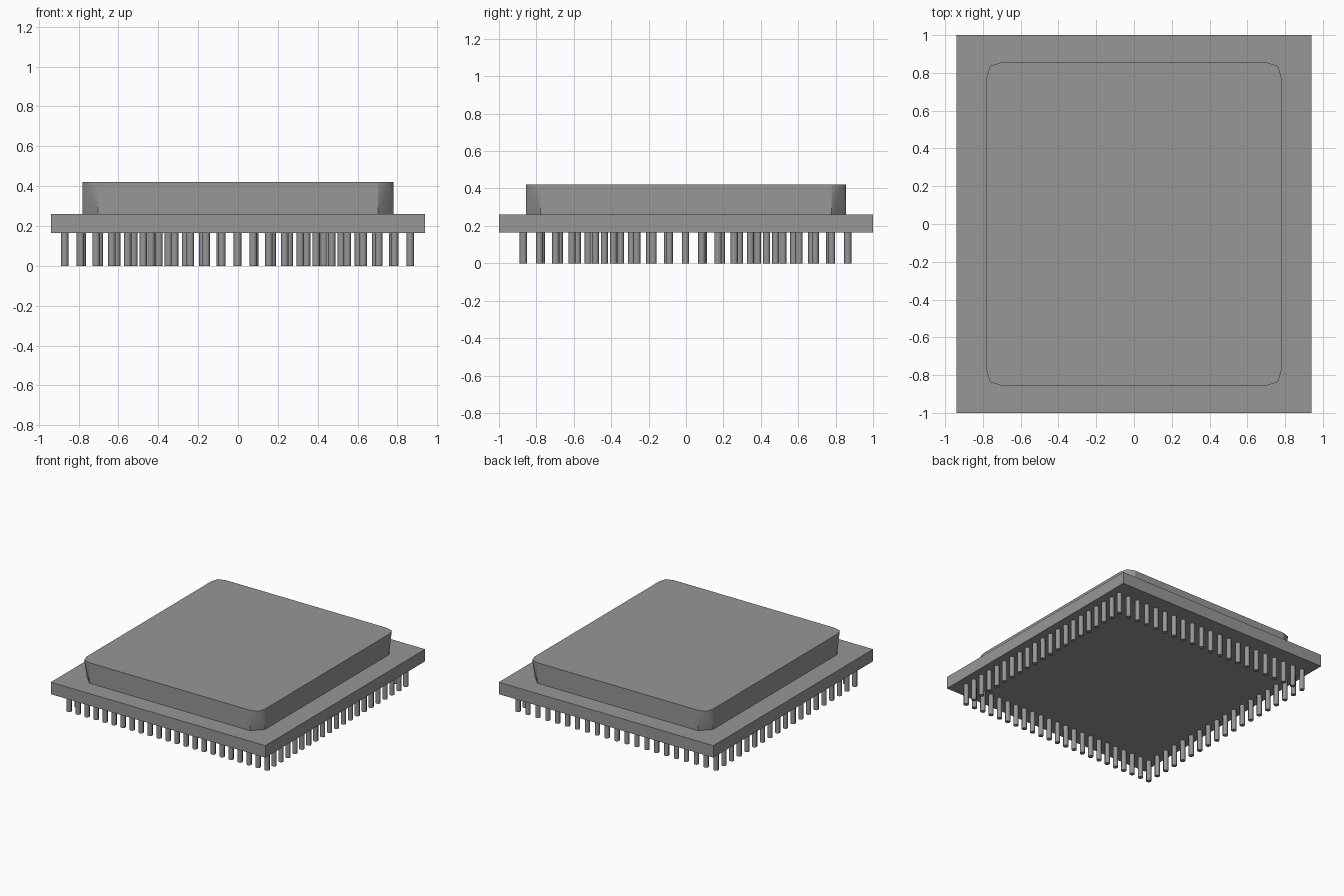
import bpy, bmesh
from mathutils import Matrix, Vector

if "Cube" in bpy.data.objects:
    bpy.data.objects.remove(bpy.data.objects["Cube"])

# dark grey finish shared by every part
grey = bpy.data.materials.new("dark_grey")
grey.diffuse_color = (0.31, 0.31, 0.31, 1)
grey.use_nodes = True
grey.node_tree.nodes["Principled BSDF"].inputs["Base Color"].default_value = grey.diffuse_color


def finish(name, bm):
    bmesh.ops.recalc_face_normals(bm, faces=bm.faces[:])
    mesh = bpy.data.meshes.new(name)
    bm.to_mesh(mesh)
    bm.free()
    mesh.materials.append(grey)
    obj = bpy.data.objects.new(name, mesh)
    bpy.context.collection.objects.link(obj)
    return obj


# flat base plate
HX, HY, Z0, Z1, Z2 = 0.94, 1.0, 0.165, 0.26, 0.422
bm = bmesh.new()
bmesh.ops.create_cube(bm, size=1, matrix=Matrix.LocRotScale(
    (0, 0, (Z0 + Z1) / 2), None, (2 * HX, 2 * HY, Z1 - Z0)))
finish("base_plate", bm)

# raised lid: chamfered corners at the bottom, rounded corners at the top
LX, LY, CUT, MID = 0.78, 0.855, 0.077, 0.018
bm = bmesh.new()
top, bottom, corners = [], [], []
for sx, sy in ((1, 1), (-1, 1), (-1, -1), (1, -1)):
    pts = [(LX, LY - CUT), (LX - MID, LY - MID), (LX - CUT, LY)]
    if sx * sy < 0:
        pts.reverse()
    t = [bm.verts.new((sx * x, sy * y, Z2)) for x, y in pts]
    b = [bm.verts.new((sx * x, sy * y, Z1)) for x, y in (pts[0], pts[2])]
    top += t
    bottom += b
    corners.append((t, b))
flat = [bm.faces.new(top), bm.faces.new(bottom[::-1])]
for i, (t, b) in enumerate(corners):
    nt, nb = corners[(i + 1) % 4]
    for tri in ((b[0], b[1], t[1]), (b[0], t[1], t[0]), (b[1], t[2], t[1])):
        bm.faces.new(tri).smooth = True
    flat.append(bm.faces.new((b[1], nb[0], nt[0], t[2])))
for face in flat:  # corners shade smoothly, flat sides stay crisp
    for edge in face.edges:
        edge.smooth = False
finish("lid", bm)


# rows of short pins along the four edges of the underside
def pin_row(name, start, end, count, skip_ends=False):
    bm = bmesh.new()
    start, end = Vector(start), Vector(end)
    for i in range(count):
        if skip_ends and i in (0, count - 1):
            continue
        p = start.lerp(end, i / (count - 1))
        bmesh.ops.create_cone(bm, cap_ends=True, segments=8, radius1=0.019,
                              radius2=0.019, depth=Z0,
                              matrix=Matrix.Translation((p.x, p.y, Z0 / 2)))
    for face in bm.faces:
        if len(face.verts) == 4:
            face.smooth = True
        else:
            for edge in face.edges:
                edge.smooth = False
    return finish(name, bm)


LO, HI = -0.87, 0.865
pin_row("front_pins", (LO, LO), (HI, LO), 23)
pin_row("back_pins", (LO, HI), (HI, HI), 21)
pin_row("right_pins", (HI, LO), (HI, HI), 21, True)
pin_row("left_pins", (LO, LO), (LO, HI), 19, True)
